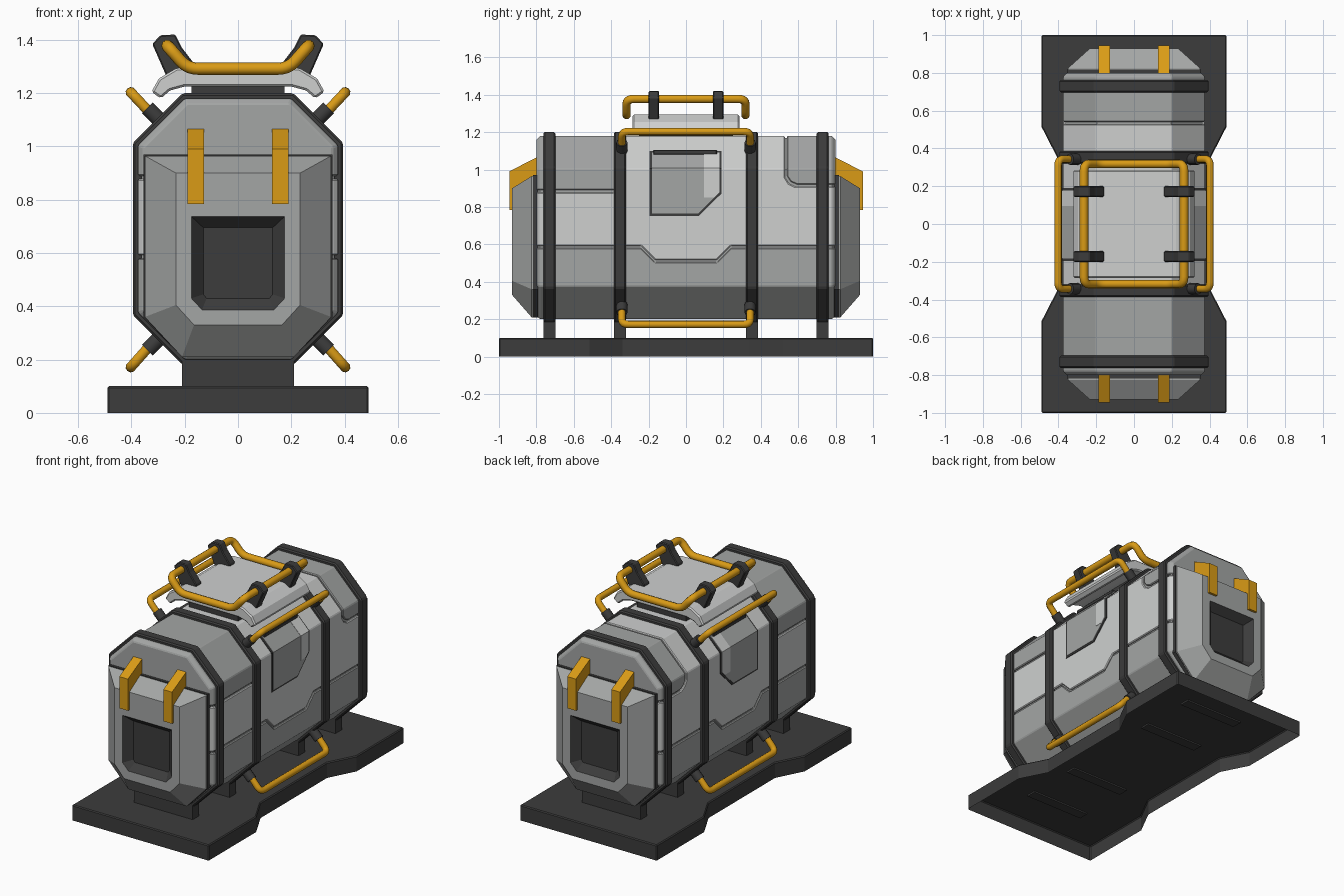
import bpy, bmesh
from mathutils import Vector

if "Cube" in bpy.data.objects:
    bpy.data.objects.remove(bpy.data.objects["Cube"])


def material(name, rgb):
    m = bpy.data.materials.new(name)
    m.diffuse_color = (*rgb, 1)
    m.use_nodes = True
    m.node_tree.nodes["Principled BSDF"].inputs["Base Color"].default_value = m.diffuse_color
    return m


LIGHT = material("light grey", (0.62, 0.63, 0.625))
MID = material("mid grey", (0.37, 0.38, 0.375))
DARK = material("dark grey", (0.045, 0.045, 0.045))
YELLOW = material("yellow", (0.70, 0.33, 0.008))


def loft(name, loops, mats, indices=None, open_start=False, bevel=0):
    """Skin a row of equal-length point loops and close both ends."""
    bm = bmesh.new()
    rows = [[bm.verts.new(p) for p in lp] for lp in loops]
    n = len(rows[0])
    for i, (a, b) in enumerate(zip(rows, rows[1:])):
        for j in range(n):
            f = bm.faces.new((a[j], a[(j + 1) % n], b[(j + 1) % n], b[j]))
            f.material_index = indices[i] if indices else 0
    start = bm.faces.new(rows[0])
    end = bm.faces.new(rows[-1])
    end.material_index = indices[-1] if indices else 0
    bmesh.ops.recalc_face_normals(bm, faces=bm.faces[:])
    if open_start:
        bmesh.ops.delete(bm, geom=[start], context='FACES_ONLY')
    me = bpy.data.meshes.new(name)
    bm.to_mesh(me)
    bm.free()
    ob = bpy.data.objects.new(name, me)
    bpy.context.collection.objects.link(ob)
    for m in mats:
        me.materials.append(m)
    if bevel:
        add_bevel(ob, bevel)
    return ob


def add_bevel(ob, width):
    b = ob.modifiers.new("bevel", 'BEVEL')
    b.width, b.segments, b.limit_method = width, 1, 'ANGLE'


def prism(name, poly, axis, a, b, mat, bevel=0, **kw):
    place = {'x': lambda u, v, t: (t, u, v),
             'y': lambda u, v, t: (u, t, v),
             'z': lambda u, v, t: (u, v, t)}[axis]
    return loft(name, [[place(u, v, t) for u, v in poly] for t in (a, b)],
                [mat], bevel=bevel, **kw)


def rect(u0, u1, v0, v1):
    return [(u0, v0), (u1, v0), (u1, v1), (u0, v1)]


def octagon(d=0.0):
    """Body cross-section in x, z, grown outward by d."""
    w, lo, hi, c = 0.375 + d, 0.20 - d, 1.18 + d, 0.175 + 0.586 * d
    return [(w, lo + c), (w, hi - c), (w - c, hi), (c - w, hi),
            (-w, hi - c), (-w, lo + c), (c - w, lo), (w - c, lo)]


def hull(name, d, mat):
    """Full-length body with chamfered ends."""
    ends = [(-0.80, d - 0.02), (-0.78, d), (0.78, d), (0.80, d - 0.02)]
    return loft(name, [[(x, y, z) for x, z in octagon(e)] for y, e in ends], [mat])


def shell_panel(name, poly, d, mat, bevel=0.005):
    """Side-view outline wrapped over the hull, both sides at once."""
    ob = prism(name, poly, 'x', -0.6, 0.6, mat)
    cut = hull("cutter", d, mat)
    m = ob.modifiers.new("fit", 'BOOLEAN')
    m.operation, m.object, m.solver = 'INTERSECT', cut, 'EXACT'
    bpy.context.view_layer.objects.active = ob
    bpy.ops.object.modifier_apply(modifier="fit")
    bpy.data.objects.remove(cut)
    if bevel:
        add_bevel(ob, bevel)
    return ob


def tube(name, pts, radius, mat, closed=False, bend=0.04, sides=3):
    """Round bar through the points with softened corners."""
    pts = [Vector(p) for p in pts]
    path = []
    for i, p in enumerate(pts):
        if not closed and i in (0, len(pts) - 1):
            path.append(p)
            continue
        q, r = pts[i - 1], pts[(i + 1) % len(pts)]
        a = p + (q - p).normalized() * bend
        b = p + (r - p).normalized() * bend
        for k in range(6):
            t = k / 5
            path.append(a * (1 - t) ** 2 + p * 2 * t * (1 - t) + b * t * t)
    cu = bpy.data.curves.new(name, 'CURVE')
    cu.dimensions = '3D'
    cu.bevel_depth, cu.bevel_resolution, cu.use_fill_caps = radius, sides, True
    s = cu.splines.new('POLY')
    s.points.add(len(path) - 1)
    for sp, p in zip(s.points, path):
        sp.co = (*p, 1)
    s.use_cyclic_u = closed
    cu.materials.append(mat)
    ob = bpy.data.objects.new(name, cu)
    bpy.context.collection.objects.link(ob)
    bpy.ops.object.select_all(action='DESELECT')
    ob.select_set(True)
    bpy.context.view_layer.objects.active = ob
    bpy.ops.object.convert(target='MESH')
    bpy.ops.object.shade_smooth_by_angle(angle=0.7)
    return ob


# Base: waisted plinth, hollow underneath
quarter = [(0.49, -1), (0.49, -0.515), (0.40, -0.34)]
right = quarter + [(x, -y) for x, y in reversed(quarter)]
prism("base", right + [(-x, y) for x, y in reversed(right)], 'z', 0, 0.10,
      DARK, bevel=0.006, open_start=True)

# Body core showing in the seams, and the raised shell panels
hull("body_core", -0.012, MID)
seam = [(-0.85, 0.58), (-0.24, 0.58), (-0.165, 0.505),
        (0.165, 0.505), (0.24, 0.58), (0.85, 0.58)]
shell_panel("lower_shell", [(-0.85, 0.1)] + seam + [(0.85, 0.1)], 0, MID)
shell_panel("main_shell", [(y, z + 0.012) for y, z in seam] +
            [(0.85, 0.908), (0.585, 0.908), (0.55, 0.925), (0.528, 0.96), (0.528, 1.3),
             (-0.353, 1.3), (-0.353, 0.878), (-0.85, 0.878)], 0, LIGHT)
shell_panel("front_top_shell", rect(-0.85, -0.36, 0.89, 1.3), 0, MID)
shell_panel("rear_top_shell", [(0.54, 1.3), (0.54, 0.965), (0.56, 0.935), (0.595, 0.92),
                               (0.85, 0.92), (0.85, 1.3)], 0, MID)

# Side hatches
shell_panel("hatch_frame", [(-0.195, 1.10), (-0.195, 0.752), (0.068, 0.752),
                            (0.19, 0.872), (0.19, 1.10)], 0.004, DARK, 0)
shell_panel("hatch", [(-0.183, 1.09), (-0.183, 0.764), (0.063, 0.764),
                      (0.178, 0.877), (0.178, 1.09)], 0.007, MID, 0)
shell_panel("hatch_strip", [(0.095, 1.09), (0.095, 0.85), (0.15, 0.85),
                            (0.178, 0.878), (0.178, 1.09)], 0.009, LIGHT, 0)
for s in (-1, 1):
    prism("hatch_hinge", rect(-0.175, 0.165, 1.08, 1.105), 'x', s * 0.27, s * 0.312, DARK, 0.004)

# Hoops and their feet
for y in (-0.73, -0.353, 0.353, 0.73):
    prism("hoop", octagon(0.02), 'y', y - 0.033, y + 0.033, DARK, 0.008)
    prism("hoop_foot", rect(-0.21, 0.21, 0.09, 0.22), 'y', y - 0.033, y + 0.033, DARK)


# End caps with recessed dark socket
def six(w, top, mid, w2, bottom):
    return [(w, top), (w, mid), (w2, bottom), (-w2, bottom), (-w, mid), (-w, top)]


outer = six(0.35, 0.965, 0.36, 0.21, 0.21)
cap = [(0.815, outer), (0.825, outer),
       (0.93, six(0.233, 0.90, 0.405, 0.165, 0.33)),
       (0.93, six(0.175, 0.737, 0.43, 0.135, 0.387)),
       (0.885, six(0.13, 0.695, 0.445, 0.118, 0.43))]
grip = [(0.79, 1.07), (0.945, 0.99), (0.945, 0.785), (0.915, 0.785), (0.915, 0.90), (0.79, 0.955)]
for s, side in ((-1, "front"), (1, "back")):
    loft(side + "_cap", [[(x, s * y, z) for x, z in lp] for y, lp in cap],
         [MID, DARK], indices=[0, 0, 0, 1, 1])
    prism(side + "_cap_gasket", six(0.355, 0.97, 0.36, 0.21, 0.21), 'y',
          s * 0.79, s * 0.817, DARK)
    for x in (-0.158, 0.158):
        prism(side + "_grip", [(s * y, z) for y, z in grip], 'x', x - 0.031, x + 0.031, YELLOW)

# Diagonal side rails with collars on the middle hoops
for sx in (-1, 1):
    for name, z0, z1 in (("upper", 1.11, 1.203), ("lower", 0.27, 0.172)):
        Y = 0.343
        a, b = (sx * 0.315, z0), (sx * 0.402, z1)
        tube(name + "_rail", [(a[0], -Y, a[1]), (b[0], -Y, b[1]),
                              (b[0], Y, b[1]), (a[0], Y, a[1])], 0.020, YELLOW, bend=0.035)
        for y in (-Y, Y):
            dz = 1 if z1 > z0 else -1
            tube("rail_collar", [(sx * 0.295, y, z0 - dz * 0.01),
                                 (sx * 0.34, y, z0 + dz * 0.035)], 0.03, DARK)

# Roof plate on its pedestal
prism("roof_pedestal", rect(-0.175, 0.175, 1.15, 1.235), 'y', -0.25, 0.25, DARK)
half = [(0.20, 1.225), (0.255, 1.21), (0.29, 1.18), (0.325, 1.205), (0.297, 1.255), (0.23, 1.295)]
prism("roof_plate", half + [(-x, z) for x, z in reversed(half)], 'y', -0.285, 0.285,
      LIGHT, 0.008)

# Roof rail and the brackets that carry it
bar = [(-0.265, 1.378), (-0.19, 1.292), (0.19, 1.292), (0.265, 1.378)]
tube("roof_rail", [(x, -0.318, z) for x, z in bar] +
     [(x, 0.318, z) for x, z in reversed(bar)], 0.023, YELLOW, closed=True)
bracket = [(0.322, 1.385), (0.29, 1.418), (0.235, 1.42), (0.21, 1.37),
           (0.16, 1.305), (0.16, 1.28), (0.265, 1.255)]
for s in (-1, 1):
    for y in (-0.172, 0.172):
        prism("rail_bracket", [(s * x, z) for x, z in bracket], 'y',
              y - 0.028, y + 0.028, DARK, 0.005)
